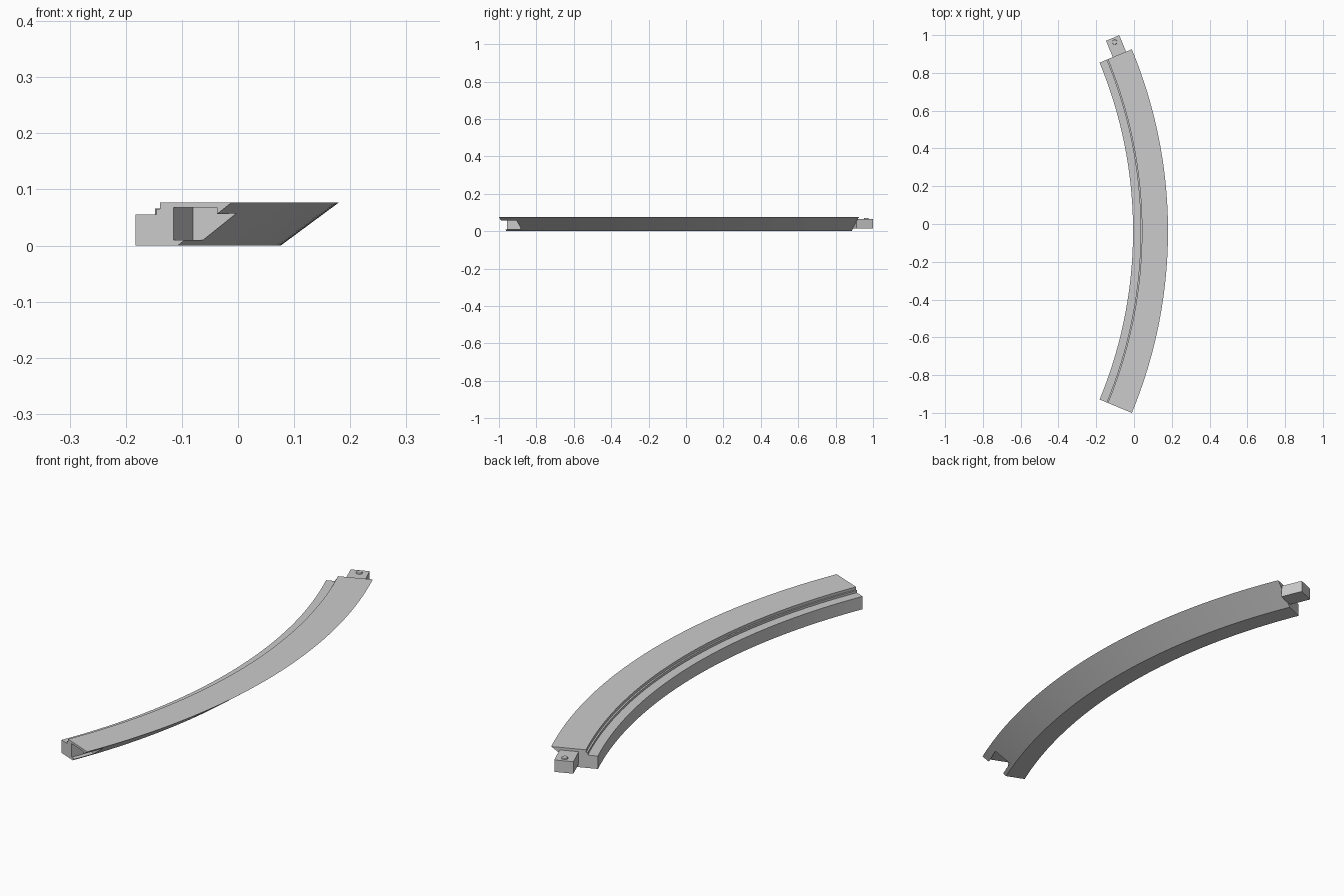
import bpy
import bmesh
from math import radians, sin, cos
from mathutils import Matrix, Vector

cube = bpy.data.objects.get("Cube")
if cube:
    bpy.data.objects.remove(cube, do_unlink=True)

CENTRE = Vector((-2.335, -0.0375, 0))   # centre of the curve
HALF = radians(22.5)
STEPS = 48

grey = bpy.data.materials.new("plain grey")
grey.use_nodes = True
COLOUR = (0.6, 0.6, 0.6, 1)
grey.diffuse_color = COLOUR
grey.node_tree.nodes["Principled BSDF"].inputs["Base Color"].default_value = COLOUR


def finish(name, bm):
    bmesh.ops.recalc_face_normals(bm, faces=bm.faces)
    mesh = bpy.data.meshes.new(name)
    bm.to_mesh(mesh)
    bm.free()
    mesh.materials.append(grey)
    obj = bpy.data.objects.new(name, mesh)
    bpy.context.collection.objects.link(obj)
    return obj


def end_frame(angle):
    """Local axes at an end: x radial, y along the curve, z up."""
    return Matrix.Translation(CENTRE) @ Matrix.Rotation(angle, 4, "Z")


def end_box(name, angle, r, t, z):
    bm = bmesh.new()
    size = [b - a for a, b in (r, t, z)]
    mid = [(a + b) / 2 for a, b in (r, t, z)]
    bmesh.ops.create_cube(bm, size=1, matrix=end_frame(angle)
                          @ Matrix.Translation(mid) @ Matrix.Diagonal((*size, 1)))
    return finish(name, bm)


def smooth(obj):
    bpy.ops.object.select_all(action="DESELECT")
    obj.select_set(True)
    bpy.context.view_layer.objects.active = obj
    bpy.ops.object.shade_smooth_by_angle(angle=radians(25))


# Curved rail: stepped inner ledge, sloping outer side, swept round the arc
profile = [(2.33, 0), (2.411, 0), (2.515, 0.077), (2.377, 0.077),
           (2.377, 0.065), (2.370, 0.065), (2.370, 0.055), (2.33, 0.055)]
bm = bmesh.new()
rings = []
for i in range(STEPS + 1):
    a = -HALF + 2 * HALF * i / STEPS
    rings.append([bm.verts.new(CENTRE + Vector((r * cos(a), r * sin(a), z)))
                  for r, z in profile])
for one, two in zip(rings, rings[1:]):
    for k in range(len(profile)):
        j = (k + 1) % len(profile)
        bm.faces.new((one[k], one[j], two[j], two[k]))
bm.faces.new(rings[0])
bm.faces.new(rings[-1])
rail = finish("curved_rail", bm)

# Socket cut into the front end
cutter = end_box("socket_cutter", -HALF, (2.403, 2.487), (-0.02, 0.09), (0.01, 0.068))
cutter.hide_render = True
cut = rail.modifiers.new("socket", "BOOLEAN")
cut.operation = "DIFFERENCE"
cut.solver = "EXACT"
cut.object = cutter
bpy.context.view_layer.objects.active = rail
bpy.ops.object.modifier_apply(modifier=cut.name)
bpy.data.objects.remove(cutter, do_unlink=True)
smooth(rail)

# Connecting tab on the back end
end_box("connecting_tab", HALF, (2.406, 2.482), (-0.002, 0.094), (0.015, 0.066))

# Small locking stud on the tab
bm = bmesh.new()
bmesh.ops.create_cone(bm, cap_ends=True, segments=24, radius1=0.014, radius2=0.012,
                      depth=0.01,
                      matrix=end_frame(HALF) @ Matrix.Translation((2.446, 0.07, 0.066)))
smooth(finish("locking_stud", bm))
